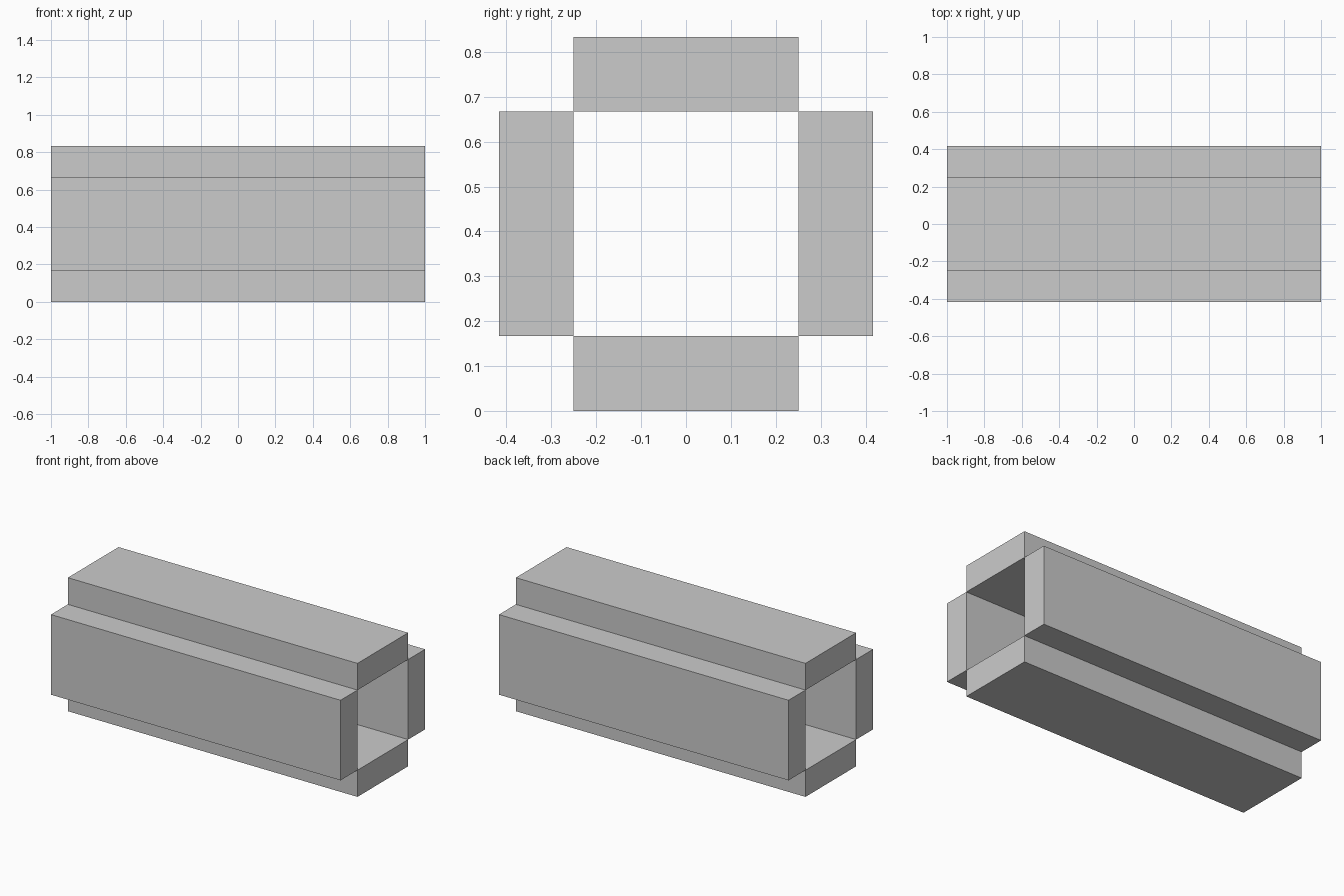
import bpy

if "Cube" in bpy.data.objects:
    bpy.data.objects.remove(bpy.data.objects["Cube"])

LENGTH = 2.0
OPEN = 0.5          # square opening width
T = 1 / 6           # slab thickness
MID = OPEN / 2 + T  # height of the tube axis


def slab(name, y, z, size_y, size_z):
    bpy.ops.mesh.primitive_cube_add(size=1, location=(0, y, z))
    ob = bpy.context.object
    ob.name = name
    ob.scale = (LENGTH, size_y, size_z)
    bpy.ops.object.transform_apply(location=False, rotation=False, scale=True)


# Four slabs around a square tunnel, touching only along their edges
offset = (OPEN + T) / 2
for side, label_z, label_y in ((-1, "bottom_slab", "front_slab"),
                               (1, "top_slab", "back_slab")):
    slab(label_z, 0, MID + side * offset, OPEN, T)
    slab(label_y, side * offset, MID, T, OPEN)
